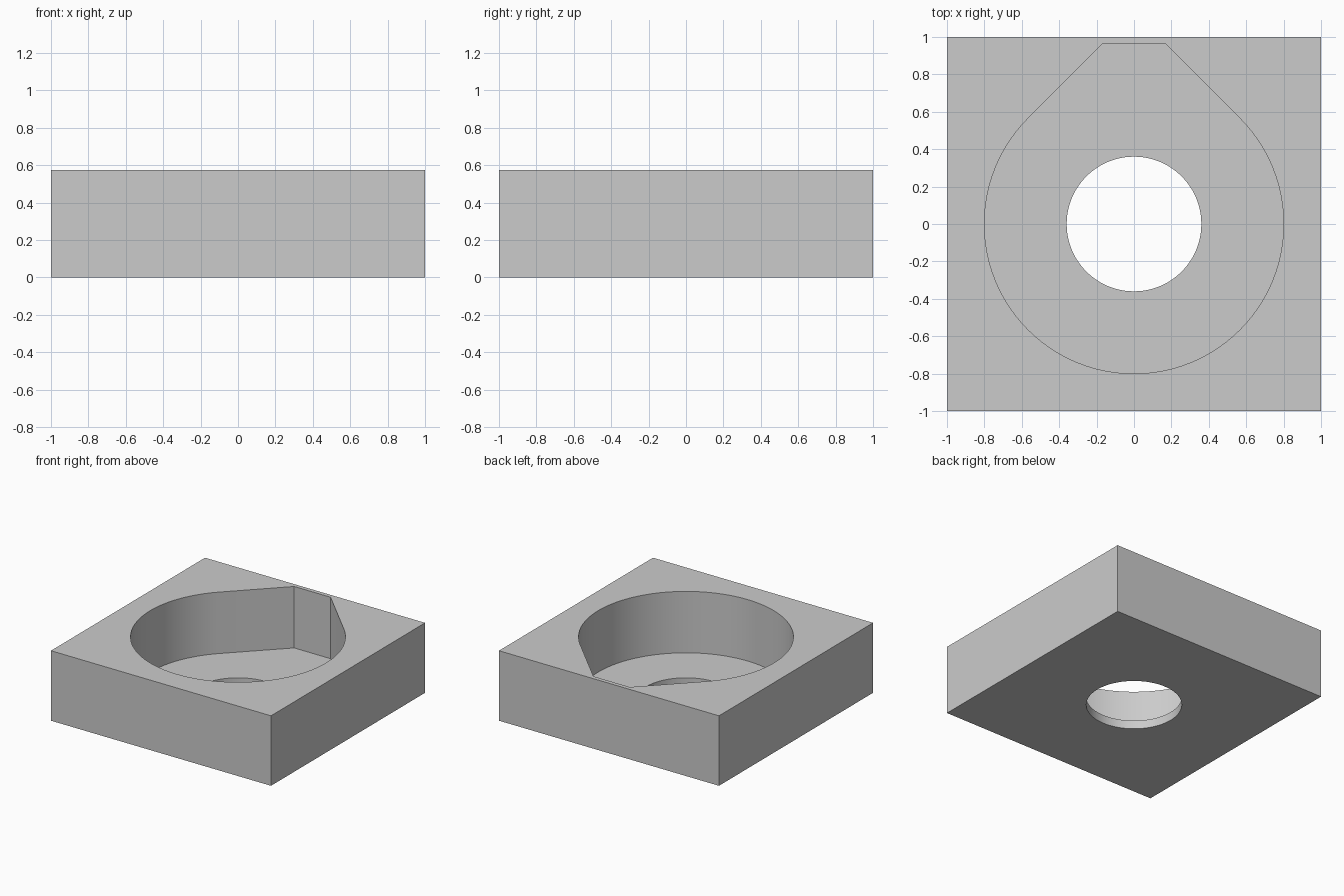
import bpy
import bmesh
from math import sin, cos, pi, radians, sqrt

HEIGHT = 0.575
FLOOR = 0.07
POCKET_R = 0.8
POCKET_TOP = 0.966
HOLE_R = 0.36
SEGMENTS = 96

default = bpy.data.objects.get("Cube")
if default:
    bpy.data.objects.remove(default, do_unlink=True)

grey = bpy.data.materials.new("light_grey")
grey.use_nodes = True
grey.diffuse_color = (0.6, 0.6, 0.6, 1)
grey.node_tree.nodes["Principled BSDF"].inputs["Base Color"].default_value = grey.diffuse_color


def arc(radius, start, end, steps):
    """Points along an arc, both ends included."""
    angles = [start + (end - start) * i / steps for i in range(steps + 1)]
    return [(radius * cos(a), radius * sin(a)) for a in angles]


def prism(name, outline, bottom, top):
    """Extrude a flat outline into a closed solid."""
    bm = bmesh.new()
    base = bm.faces.new([bm.verts.new((x, y, bottom)) for x, y in outline])
    extruded = bmesh.ops.extrude_face_region(bm, geom=[base])["geom"]
    verts = [g for g in extruded if isinstance(g, bmesh.types.BMVert)]
    bmesh.ops.translate(bm, verts=verts, vec=(0, 0, top - bottom))
    bmesh.ops.recalc_face_normals(bm, faces=bm.faces)
    mesh = bpy.data.meshes.new(name)
    bm.to_mesh(mesh)
    bm.free()
    mesh.materials.append(grey)
    obj = bpy.data.objects.new(name, mesh)
    bpy.context.collection.objects.link(obj)
    return obj


def cut(target, cutter):
    """Subtract the cutter, then discard it."""
    cutter.hide_render = True
    mod = target.modifiers.new("cut", 'BOOLEAN')
    mod.operation = 'DIFFERENCE'
    mod.solver = 'EXACT'
    mod.object = cutter
    bpy.context.view_layer.objects.active = target
    bpy.ops.object.modifier_apply(modifier=mod.name)
    bpy.data.objects.remove(cutter, do_unlink=True)


# Square block
block = prism("block", [(-1, -1), (1, -1), (1, 1), (-1, 1)], 0, HEIGHT)

# Teardrop pocket: lower arc, 45 degree tangents, flat tip towards the back
tip_x = POCKET_R * sqrt(2) - POCKET_TOP
teardrop = arc(POCKET_R, pi * 3 / 4, pi * 9 / 4, SEGMENTS * 3 // 4)
teardrop += [(tip_x, POCKET_TOP), (-tip_x, POCKET_TOP)]
cut(block, prism("pocket_cutter", teardrop, FLOOR, HEIGHT + 0.2))

# Round hole through the floor
circle = arc(HOLE_R, 0, 2 * pi, SEGMENTS)[:-1]
cut(block, prism("hole_cutter", circle, -0.2, FLOOR + 0.2))

# Smooth curved walls, crisp edges
bpy.ops.object.select_all(action='DESELECT')
block.select_set(True)
bpy.context.view_layer.objects.active = block
bpy.ops.object.shade_smooth_by_angle(angle=radians(30))
